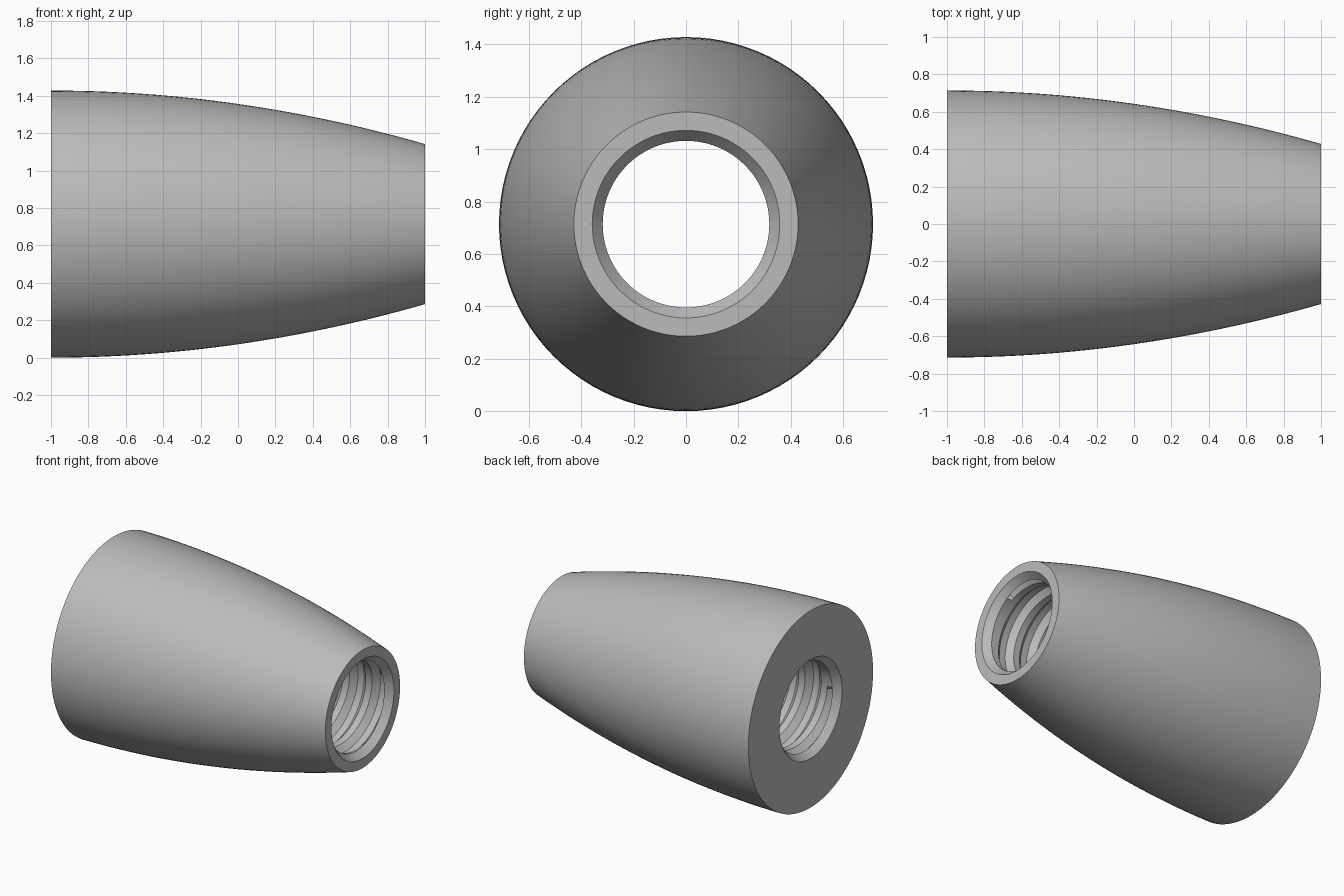
import bpy, bmesh, math

cube = bpy.data.objects.get("Cube")
if cube:
    bpy.data.objects.remove(cube, do_unlink=True)

SEGMENTS = 96
BIG_R, SMALL_R = 0.714, 0.428      # outside radius at the two ends
ROOT_R, CREST_R = 0.358, 0.318     # thread radii
CHAMFER, PITCH = 0.05, 0.18
LIMIT = 1 - CHAMFER                # threaded length on each side of centre

steel = bpy.data.materials.new("grey steel")
steel.use_nodes = True
steel.diffuse_color = (0.5, 0.5, 0.5, 1)
steel.node_tree.nodes["Principled BSDF"].inputs["Base Color"].default_value = steel.diffuse_color

bm = bmesh.new()


def point(x, r, column):
    a = 2 * math.pi * column / SEGMENTS
    return bm.verts.new((x, r * math.cos(a), BIG_R + r * math.sin(a)))


def skin(place, rows):
    """Make a tube of quads; place(row, column) gives x and radius."""
    grid = [[point(*place(i, j), j) for j in range(SEGMENTS + 1)] for i in range(rows)]
    for i in range(rows - 1):
        for j in range(SEGMENTS):
            bm.faces.new((grid[i][j], grid[i][j + 1], grid[i + 1][j + 1], grid[i + 1][j]))


# Barrel outside with flat ends and chamfered mouths
STEPS = 32
profile = [(-LIMIT, CREST_R), (-1, ROOT_R)]
for s in range(STEPS + 1):
    t = s / STEPS
    profile.append((2 * t - 1, BIG_R - (BIG_R - SMALL_R) * t * t))
profile += [(1, ROOT_R), (LIMIT, CREST_R)]
skin(lambda i, j: profile[i], len(profile))

# Helical thread: crest, flank, root, flank, running out at both mouths
stations = [(0.0, CREST_R), (0.28, CREST_R), (0.5, ROOT_R), (0.78, ROOT_R)]
TURNS = math.ceil(2 / PITCH) + 3


def thread(i, j):
    turn, k = divmod(i, len(stations))
    offset, r = stations[k]
    x = -1 + PITCH * (turn - 2 + offset + j / SEGMENTS)
    if abs(x) >= LIMIT:
        return math.copysign(LIMIT, x), CREST_R
    return x, r


skin(thread, TURNS * len(stations))

# Weld the seams and clean up the collapsed run-out faces
bmesh.ops.remove_doubles(bm, verts=bm.verts, dist=0.0001)
bmesh.ops.dissolve_degenerate(bm, edges=bm.edges, dist=0.0001)
bmesh.ops.recalc_face_normals(bm, faces=bm.faces)

mesh = bpy.data.meshes.new("threaded_cone_nut")
bm.to_mesh(mesh)
bm.free()
mesh.materials.append(steel)
nut = bpy.data.objects.new("threaded_cone_nut", mesh)
bpy.context.collection.objects.link(nut)

bpy.ops.object.select_all(action="DESELECT")
nut.select_set(True)
bpy.context.view_layer.objects.active = nut
bpy.ops.object.shade_smooth_by_angle(angle=math.radians(30))
